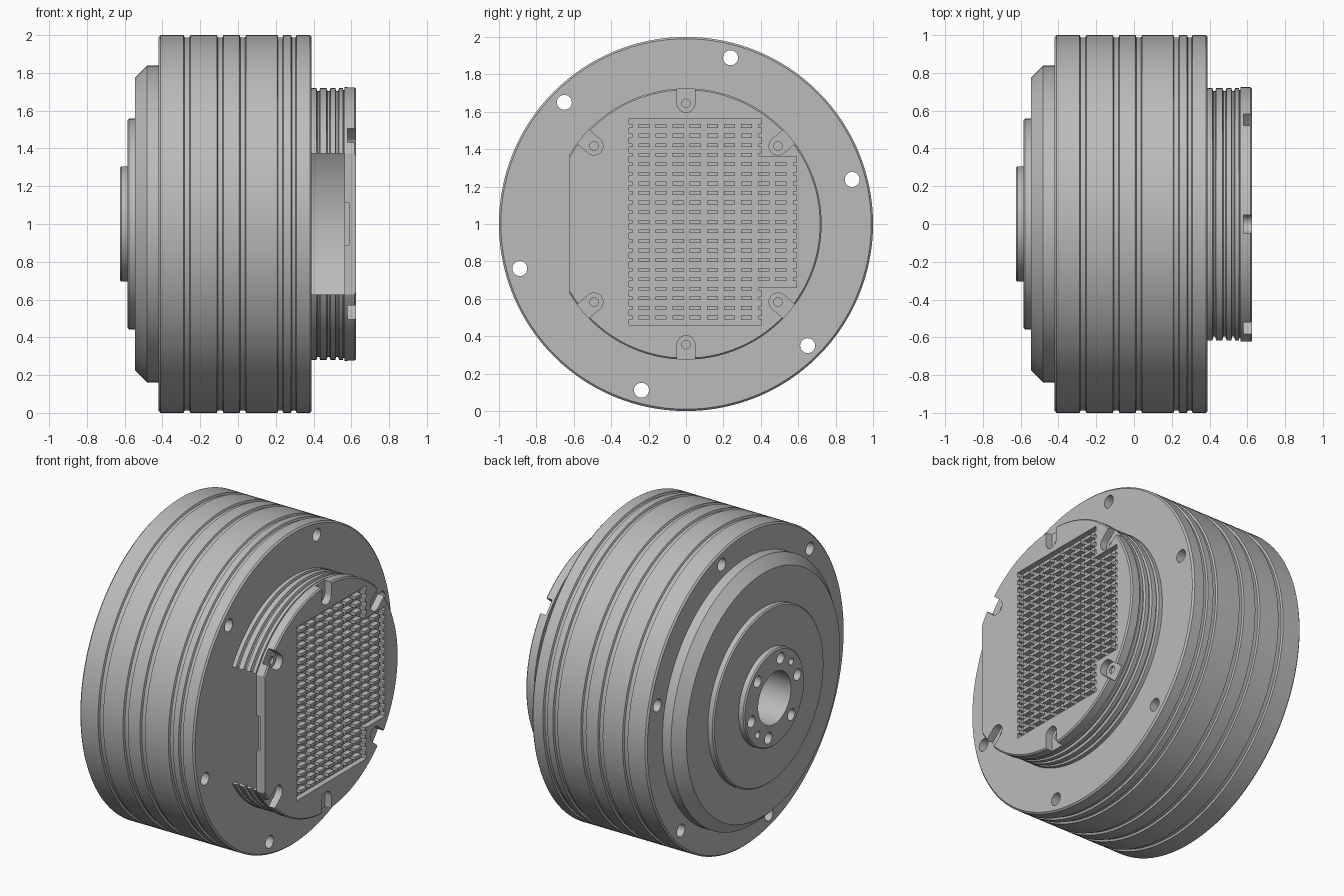
import bpy, bmesh, math
from mathutils import Vector

cube = bpy.data.objects.get("Cube")
if cube:
    bpy.data.objects.remove(cube, do_unlink=True)

CENTRE_Z = 1.0

metal = bpy.data.materials.new("grey metal")
metal.use_nodes = True
GREY = (0.5, 0.5, 0.5, 1)
metal.diffuse_color = GREY
metal.node_tree.nodes["Principled BSDF"].inputs["Base Color"].default_value = GREY


def make_object(name, bm):
    bmesh.ops.recalc_face_normals(bm, faces=bm.faces)
    mesh = bpy.data.meshes.new(name)
    bm.to_mesh(mesh)
    bm.free()
    mesh.materials.append(metal)
    obj = bpy.data.objects.new(name, mesh)
    obj.location.z = CENTRE_Z
    bpy.context.collection.objects.link(obj)
    return obj


def lathe(name, profile, closed=False, segments=128):
    """Revolve (x, radius) points around the x axis."""
    bm = bmesh.new()
    verts = [bm.verts.new((x, 0, r)) for x, r in profile]
    edges = [bm.edges.new(p) for p in zip(verts, verts[1:])]
    if closed:
        edges.append(bm.edges.new((verts[-1], verts[0])))
    bmesh.ops.spin(bm, geom=verts + edges, cent=(0, 0, 0), axis=(1, 0, 0),
                   angle=math.tau, steps=segments, use_merge=True)
    bmesh.ops.remove_doubles(bm, verts=bm.verts, dist=1e-5)
    return make_object(name, bm)


def prism(bm, points, x0, x1):
    """Extrude a (y, z) outline along x."""
    low = [bm.verts.new((x0, y, z)) for y, z in points]
    high = [bm.verts.new((x1, y, z)) for y, z in points]
    bm.faces.new(low)
    bm.faces.new(high)
    for i in range(len(points)):
        j = (i + 1) % len(points)
        bm.faces.new((low[i], low[j], high[j], high[i]))


def rect(y0, y1, z0, z1):
    return [(y0, z0), (y1, z0), (y1, z1), (y0, z1)]


def circle(radius, y, z, n=24):
    return [(y + radius * math.cos(math.tau * i / n),
             z + radius * math.sin(math.tau * i / n)) for i in range(n)]


def polar(radius, degrees):
    a = math.radians(degrees)
    return radius * math.cos(a), radius * math.sin(a)


def slot(degrees, dist=0.645, half=0.048, reach=0.85):
    """U-shaped outline that opens outwards from the axis."""
    out = Vector(polar(1, degrees))
    side = Vector((-out.y, out.x))
    pts = [out * reach - side * half, out * reach + side * half]
    for i in range(13):
        a = math.pi * i / 12
        pts.append(out * (dist - half * math.sin(a)) + side * half * math.cos(a))
    return [tuple(p) for p in pts]


def cut(obj, prisms):
    """Subtract a list of (outline, x0, x1) prisms."""
    bm = bmesh.new()
    for outline, x0, x1 in prisms:
        prism(bm, outline, x0, x1)
    cutter = make_object("cutter", bm)
    cutter.hide_render = True
    mod = obj.modifiers.new("cut", 'BOOLEAN')
    mod.object = cutter
    mod.solver = 'EXACT'
    bpy.context.view_layer.objects.active = obj
    bpy.ops.object.modifier_apply(modifier=mod.name)
    bpy.data.objects.remove(cutter, do_unlink=True)


def smooth(obj):
    bpy.ops.object.select_all(action='DESELECT')
    obj.select_set(True)
    bpy.context.view_layer.objects.active = obj
    bpy.ops.object.shade_smooth_by_angle(angle=math.radians(20))


def grooves(spans, radius, depth):
    pts = []
    for a, b in spans:
        pts += [(a, radius), (a + 0.005, radius - depth),
                (b - 0.005, radius - depth), (b, radius)]
    return pts


# Motor body with output hub, stepped cover and grooved drum
hub = [(0, 0), (0, 0.165), (-0.625, 0.165), (-0.625, 0.297), (-0.617, 0.305),
       (-0.585, 0.305), (-0.585, 0.55), (-0.577, 0.558), (-0.545, 0.558)]
cover = [(-0.545, 0.775), (-0.482, 0.838), (-0.42, 0.838)]
drum_grooves = [(-0.288, -0.252), (-0.112, -0.077), (0.008, 0.043),
                (0.208, 0.24), (0.28, 0.31)]
drum = ([(-0.42, 0.99), (-0.41, 1)] + grooves(drum_grooves, 1, 0.012)
        + [(0.38, 1), (0.39, 0.99), (0.39, 0)])
body = lathe("motor_body", hub + cover + drum)
holes = [(circle(0.04, *polar(0.92, 15 + 60 * k)), -0.6, 0.6) for k in range(6)]
holes += [(circle(0.036, *polar(0.24, 45 + 60 * k)), -0.7, -0.5) for k in range(6)]
holes += [(circle(0.022, *polar(0.24, a)), -0.7, -0.5) for a in (135, 315)]
cut(body, holes)
smooth(body)

# Hollow ribbed housing, open at the front
rib_spans = [(0.415, 0.435), (0.468, 0.49), (0.515, 0.535)]
housing = lathe("rear_housing", [(0.385, 0.695), (0.385, 0.72)]
                + grooves(rib_spans, 0.72, 0.016)
                + [(0.555, 0.72), (0.558, 0.71), (0.57, 0.71), (0.57, 0.695)], closed=True)
cut(housing, [(rect(-0.9, -0.3, -0.373, 0.373), 0.3, 0.7)])
smooth(housing)

# Lid with flat edge, screw notches and heat sink pocket
FACE, FLOOR = 0.625, 0.59
lid = lathe("rear_lid", [(0.565, 0), (0.565, 0.725), (0.617, 0.725),
                         (FACE, 0.717), (FACE, 0)])
notch_angles = [90, 270] + [a + s * 40.3 for a in (0, 180) for s in (-1, 1)]
cut(lid, [(rect(-0.9, -0.622, -0.9, 0.9), 0.5, 0.7)])
cut(lid, [(slot(a), 0.58, 0.7) for a in notch_angles]
    + [(rect(-0.7, -0.6, -0.11, 0.11), 0.5, 0.59)])
LEFT, MID, RIGHT, LOW, HIGH, STEP = -0.305, 0.405, 0.59, -0.54, 0.565, 0.36
pocket = [(LEFT, LOW), (MID, LOW), (MID, 0.02 - STEP), (RIGHT, 0.02 - STEP),
          (RIGHT, STEP), (MID, STEP), (MID, HIGH), (LEFT, HIGH)]
cut(lid, [(circle(0.023, *polar(0.645, a)), 0.5, 0.7) for a in notch_angles]
    + [(pocket, FLOOR, 0.7)])
smooth(lid)

# Heat sink pins standing in the pocket, half pins along its sides
bm = bmesh.new()
ROWS, PITCH_Z, PITCH_Y = 21, 0.0512, 0.0915
for row in range(ROWS):
    z = 0.012 + (row - (ROWS - 1) / 2) * PITCH_Z
    wide = 0.02 - STEP < z - 0.01 and z + 0.01 < STEP
    edge = RIGHT if wide else MID
    for col in range(9 if wide else 7):
        y = -0.225 + col * PITCH_Y
        prism(bm, rect(y - 0.03, y + 0.03, z - 0.01, z + 0.01), FLOOR - 0.005, FACE)
    for y0, y1 in ((LEFT - 0.005, LEFT + 0.018), (edge - 0.018, edge + 0.005)):
        prism(bm, rect(y0, y1, z - 0.01, z + 0.01), FLOOR - 0.005, FACE - 0.0005)
make_object("heat_sink_pins", bm)
